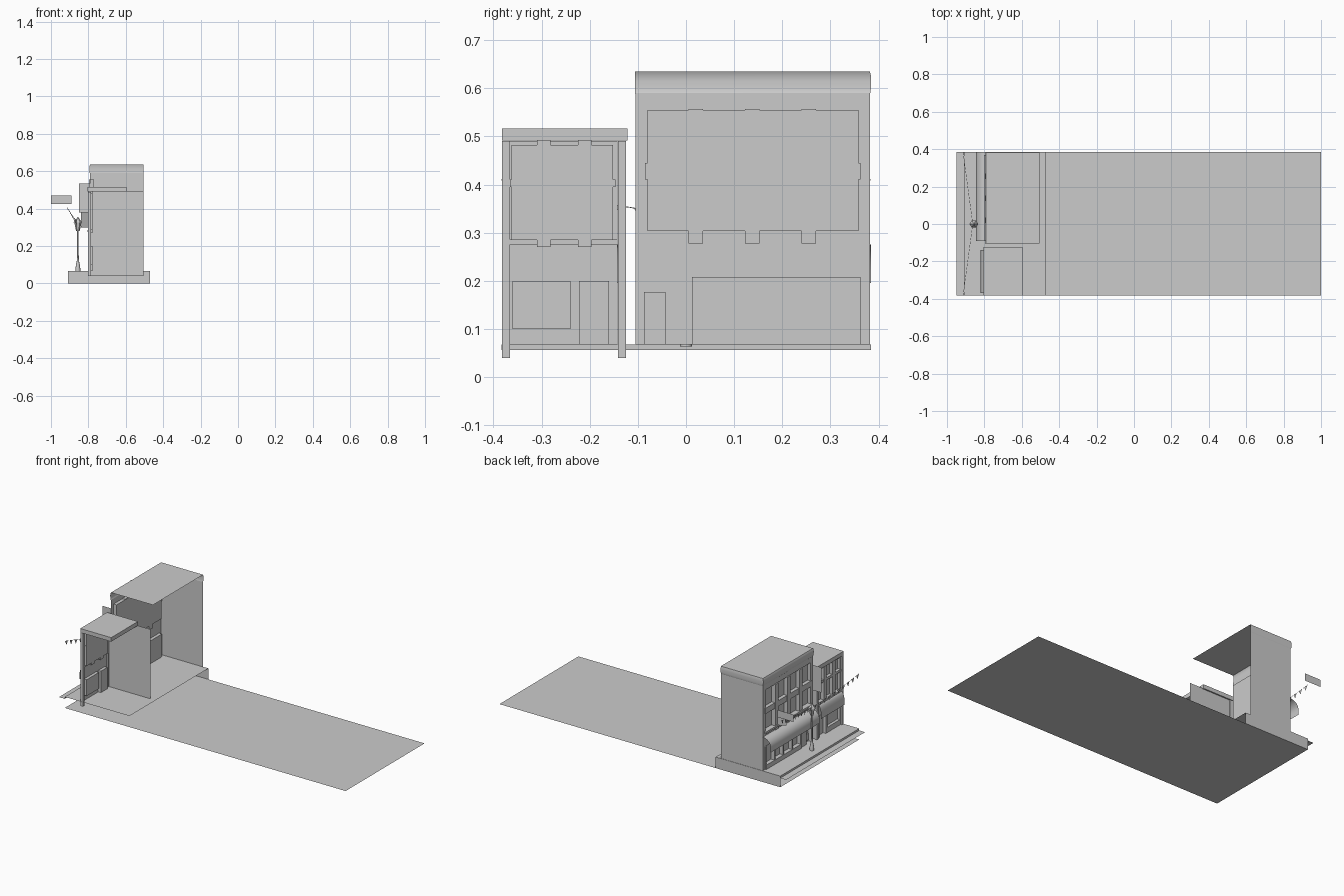
import bpy, bmesh, math
from mathutils import Vector

if "Cube" in bpy.data.objects:
    bpy.data.objects.remove(bpy.data.objects["Cube"])


def mesh(name, verts, faces, smooth=False):
    me = bpy.data.meshes.new(name)
    me.from_pydata([tuple(v) for v in verts], [], faces)
    ob = bpy.data.objects.new(name, me)
    bpy.context.collection.objects.link(ob)
    if smooth:
        bpy.context.view_layer.objects.active = ob
        ob.select_set(True)
        bpy.ops.object.shade_smooth_by_angle(angle=math.radians(40))
        ob.select_set(False)
    return ob


def box(name, x0, x1, y0, y1, z0, z1):
    v = [(x, y, z) for x in (x0, x1) for y in (y0, y1) for z in (z0, z1)]
    f = [(0, 1, 3, 2), (4, 6, 7, 5), (0, 4, 5, 1), (2, 3, 7, 6), (0, 2, 6, 4), (1, 5, 7, 3)]
    return mesh(name, v, f)


def flat_z(name, x0, x1, y0, y1, z):
    return mesh(name, [(x0, y0, z), (x1, y0, z), (x1, y1, z), (x0, y1, z)], [(0, 1, 2, 3)])


def flat_y(name, x0, x1, y, z0, z1):
    return mesh(name, [(x1, y, z0), (x0, y, z0), (x0, y, z1), (x1, y, z1)], [(0, 1, 2, 3)])


def sweep(name, rails, caps=False):
    """Skin a list of equal-length point rows; optionally close the ends."""
    n = len(rails[0])
    v = [p for r in rails for p in r]
    f = [(i * n + j, i * n + j + 1, (i + 1) * n + j + 1, (i + 1) * n + j)
         for i in range(len(rails) - 1) for j in range(n - 1)]
    if caps:
        f += [tuple(range(n))[::-1], tuple(range(len(v) - n, len(v)))]
    return mesh(name, v, f, True)


def facade(name, x, y0, y1, z0, z1, holes, depth):
    """Wall facing -x with recessed openings (ya, yb, za, zb)."""
    ys = sorted({y0, y1, *[c for h in holes for c in h[:2]]})
    zs = sorted({z0, z1, *[c for h in holes for c in h[2:]]})
    v, f = [], []

    def quad(*pts):
        f.append(tuple(range(len(v), len(v) + 4)))
        v.extend(pts)
    for a, b in zip(ys, ys[1:]):
        for c, d in zip(zs, zs[1:]):
            my, mz = (a + b) / 2, (c + d) / 2
            if not any(h[0] < my < h[1] and h[2] < mz < h[3] for h in holes):
                quad((x, b, c), (x, a, c), (x, a, d), (x, b, d))
    for a, b, c, d in holes:
        X = x + depth
        quad((X, b, c), (X, a, c), (X, a, d), (X, b, d))
        ring = [(a, c), (b, c), (b, d), (a, d)]
        for p, q in zip(ring, ring[1:] + ring[:1]):
            quad((x, *p), (x, *q), (X, *q), (X, *p))
    ob = mesh(name, v, f)
    bm = bmesh.new()
    bm.from_mesh(ob.data)
    bmesh.ops.remove_doubles(bm, verts=bm.verts, dist=1e-5)
    bm.to_mesh(ob.data)
    bm.free()
    return ob


def lathe(name, cx, cy, profile, sides):
    v = [(cx + r * math.cos(2 * math.pi * k / sides), cy + r * math.sin(2 * math.pi * k / sides), z)
         for r, z in profile for k in range(sides)]
    f = [(i * sides + k, i * sides + (k + 1) % sides, (i + 1) * sides + (k + 1) % sides, (i + 1) * sides + k)
         for i in range(len(profile) - 1) for k in range(sides)]
    f += [tuple(range(sides))[::-1], tuple(range(len(v) - sides, len(v)))]
    return mesh(name, v, f, True)


# Ground, pavement, kerb and pavement end
flat_z("ground", -.91, 1, -.383, .384, 0)
flat_z("pavement", -.91, -.47, -.383, .384, .068)
flat_z("kerb_strip", -.95, -.91, -.383, .384, .056)
mesh("kerb_riser", [(-.91, .384, .056), (-.91, -.383, .056), (-.91, -.383, .068), (-.91, .384, .068)],
     [(0, 1, 2, 3)])
flat_y("pavement_end", -.91, -.47, .384, 0, .068)

# Tall building: front wall, end wall, roof
facade("tall_front_wall", -.79, -.105, .382, .068, .59,
       [(-.08, .358, .303, .555), (.017, .357, .068, .208), (-.087, -.043, .068, .177)], .02)
flat_y("tall_end_wall", -.79, -.505, .382, .04, .59)
flat_z("tall_roof", -.79, -.505, -.105, .382, .635)

# Curved cornice wrapping the front and the end
rails = []
for o, z in [(0, .588), (.003, .592), (.004, .602), (.005, .615), (.004, .627), (0, .635)]:
    rails.append([(-.79 - o, -.106, z), (-.79 - o, .382 + o / 2, z), (-.505, .382 + o / 2, z)])
sweep("tall_cornice", rails)

# Upper window bars on the tall building
for i, y in enumerate((.02, .138, .255)):
    box(f"tall_mullion_{i}", -.797, -.772, y - .015, y + .015, .277, .557)
box("tall_transom", -.794, -.772, -.085, .362, .41, .445)
box("tall_sill", -.802, -.79, -.09, .368, .292, .304)

# Shop window bars and door details
for i in range(5):
    y = .017 + i * .085
    box(f"shop_window_bar_{i}", -.795, -.772, y - .005, y + .005, .068, .208)
box("shop_window_base", -.797, -.772, .017, .357, .068, .095)
box("tall_door_panel", -.778, -.771, -.08, -.05, .08, .12)

# Low building: side wall, corner posts, windows, roof slab
flat_y("low_side_wall", -.795, -.505, -.13, .04, .495)
facade("low_front_wall", -.795, -.37, -.142, .068, .49,
       [(-.362, -.152, .285, .482), (-.36, -.24, .1, .2), (-.222, -.16, .068, .2)], .018)
for n, a, b in (("outer", -.382, -.366), ("inner", -.141, -.125)):
    box(f"low_post_{n}", -.803, -.787, a, b, .04, .49)
for i, y in enumerate((-.295, -.21)):
    box(f"low_mullion_{i}", -.8, -.779, y - .014, y + .014, .27, .494)
box("low_transom", -.798, -.779, -.366, -.146, .395, .41)
box("low_sill", -.804, -.79, -.37, -.142, .275, .286)
box("low_roof", -.805, -.595, -.382, -.122, .491, .516)


# Rounded awnings with a straight valance
def awning(name, y0, y1, depth, x):
    prof = [(x - depth * math.sin(a), .22 + .055 * math.cos(a))
            for a in [math.pi / 2 * k / 8 for k in range(9)]] + [(x - depth, .195)]
    sweep(name, [[(px, y, pz) for y in (y0, y1)] for px, pz in prof])


awning("tall_awning", -.09, .384, .055, -.79)
awning("low_awning", -.368, -.14, .022, -.798)

# Projecting signs
flat_y("tall_blade_sign", -.85, -.79, -.1, .38, .535)
flat_y("end_hanging_sign", -1, -.89, .384, .425, .47)
mesh("angled_sign", [(-.84, .225, .3), (-.79, .255, .3), (-.79, .255, .38), (-.84, .225, .38)],
     [(0, 1, 2, 3)])

# Street lamp
lx = -.856
lathe("lamp_post", lx, 0, [(.013, .064), (.013, .08), (.011, .095), (.006, .12), (.0045, .15),
                           (.004, .28)], 10)
lathe("lamp_lantern", lx, 0, [(.008, .28), (.011, .285), (.019, .325)], 6)
lathe("lamp_cap", lx, 0, [(.023, .325), (.021, .331), (.008, .345), (.002, .355)], 6)

# Bunting: two sagging strings with triangular flags
for side, label in ((1, "left"), (-1, "right")):
    def point(t):
        return Vector((-.862 - .052 * t, side * .384 * t, .335 + .05 * t + .025 * t * t))
    cu = bpy.data.curves.new(f"bunting_string_{label}", "CURVE")
    cu.dimensions = "3D"
    cu.bevel_depth = .0008
    cu.bevel_resolution = 0
    sp = cu.splines.new("POLY")
    sp.points.add(12)
    for k, p in enumerate(sp.points):
        p.co = (*point(k / 12), 1)
    bpy.context.collection.objects.link(bpy.data.objects.new(cu.name, cu))
    v, f = [], []
    for k in range(10):
        a, b = point((k + .2) / 10), point((k + .8) / 10)
        f.append((len(v), len(v) + 1, len(v) + 2))
        v += [a, b, (a + b) / 2 - Vector((0, 0, .026))]
    mesh(f"bunting_flags_{label}", v, f)
